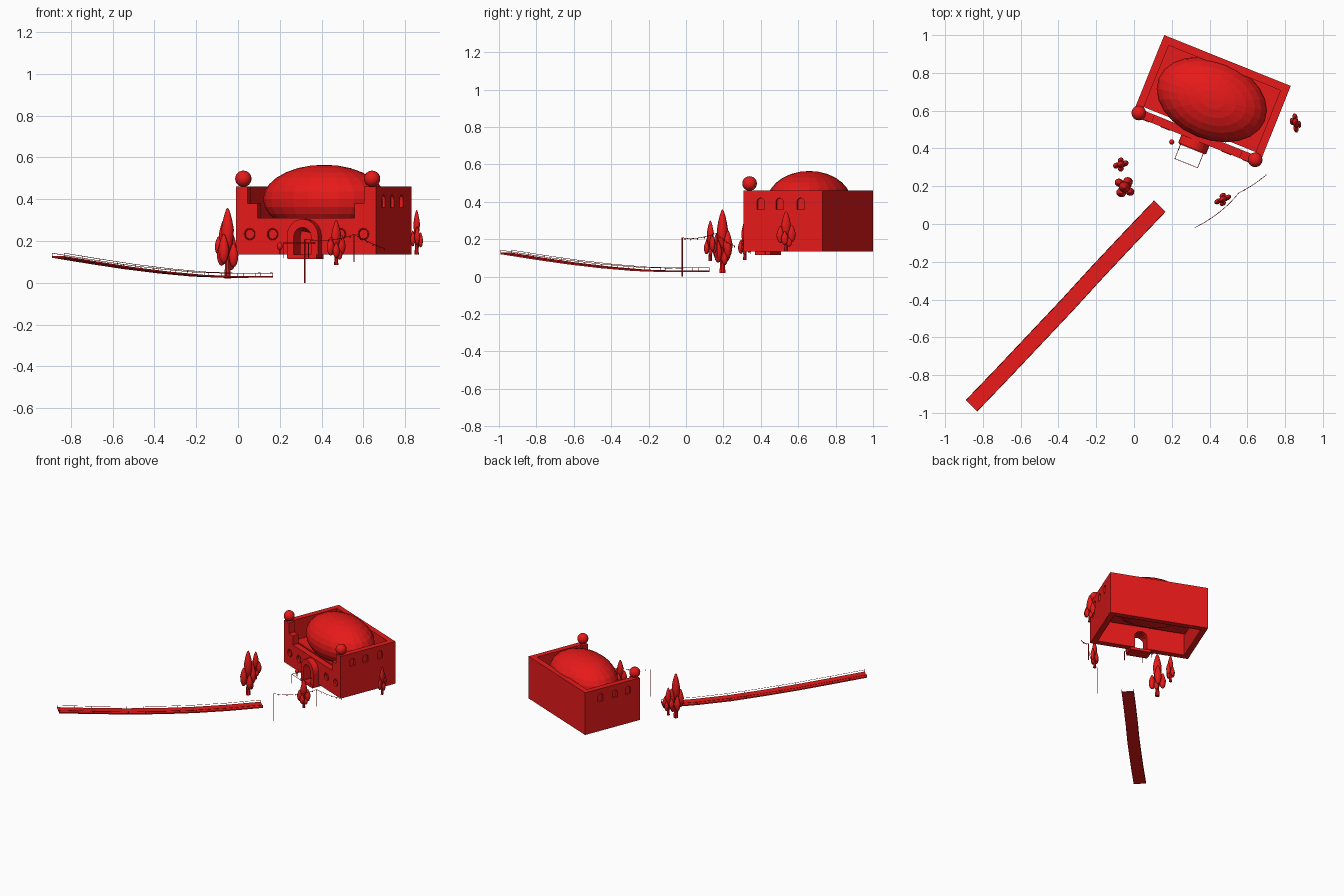
import bpy, bmesh, math, random
from mathutils import Matrix, Vector

if "Cube" in bpy.data.objects:
    bpy.data.objects.remove(bpy.data.objects["Cube"])

random.seed(4)
red = bpy.data.materials.new("red")
red.diffuse_color = (0.8, 0.01, 0.01, 1)
red.use_nodes = True
red.node_tree.nodes["Principled BSDF"].inputs["Base Color"].default_value = red.diffuse_color
HALL = Matrix.Translation((0.41, 0.654, 0)) @ Matrix.Rotation(math.radians(-21.9), 4, 'Z')
U, V, Z0, Z1 = 0.361, 0.228, 0.135, 0.46


def finish(name, bm, mat=Matrix(), smooth=False):
    bmesh.ops.recalc_face_normals(bm, faces=bm.faces[:])
    me = bpy.data.meshes.new(name)
    bm.to_mesh(me)
    bm.free()
    ob = bpy.data.objects.new(name, me)
    bpy.context.collection.objects.link(ob)
    ob.matrix_world = mat
    me.materials.append(red)
    if smooth:
        for p in me.polygons:
            p.use_smooth = True
    return ob


def add_box(bm, x0, x1, y0, y1, z0, z1):
    c = Vector(((x0 + x1) / 2, (y0 + y1) / 2, (z0 + z1) / 2))
    m = Matrix.Translation(c) @ Matrix.Diagonal((x1 - x0, y1 - y0, z1 - z0, 1))
    bmesh.ops.create_cube(bm, size=1, matrix=m)


def add_prism(bm, outline, y0, y1, mat=Matrix()):
    # outline in x,z pushed along y
    f = bm.faces.new([bm.verts.new(mat @ Vector((x, y0, z))) for x, z in outline])
    d = mat.to_3x3() @ Vector((0, y1 - y0, 0))
    r = bmesh.ops.extrude_face_region(bm, geom=[f], use_keep_orig=True)
    bmesh.ops.translate(bm, vec=d, verts=[g for g in r['geom'] if isinstance(g, bmesh.types.BMVert)])


def arch(c, w, z0, z1, n=10):
    # round-headed outline
    r = w / 2
    pts = [(c - r, z0), (c + r, z0)]
    return pts + [(c + r * math.cos(math.pi * i / n), z1 - r + r * math.sin(math.pi * i / n)) for i in range(n + 1)]


def circle(c, z, r, n=16):
    return [(c + r * math.cos(2 * math.pi * i / n), z + r * math.sin(2 * math.pi * i / n)) for i in range(n)]


def add_ball(bm, pos, scale, seg=12, rings=8):
    m = Matrix.Translation(pos) @ Matrix.Diagonal((*scale, 1))
    return bmesh.ops.create_uvsphere(bm, u_segments=seg, v_segments=rings, radius=1, matrix=m)['verts']


def rod(name, pts, r, mat=Matrix()):
    cu = bpy.data.curves.new(name, 'CURVE')
    cu.dimensions = '3D'
    cu.bevel_depth = r
    cu.bevel_resolution = 0
    for line in pts:
        s = cu.splines.new('POLY')
        s.points.add(len(line) - 1)
        for p, q in zip(s.points, line):
            p.co = (*q, 1)
    cu.materials.append(red)
    ob = bpy.data.objects.new(name, cu)
    bpy.context.collection.objects.link(ob)
    ob.matrix_world = mat


def cut(ob, cutter):
    cutter.hide_render = True
    cutter.hide_viewport = True
    m = ob.modifiers.new("openings", 'BOOLEAN')
    m.operation, m.solver, m.object = 'DIFFERENCE', 'EXACT', cutter


# side and back walls
T = 0.042
for name, b in (("left_wall", (-U, -U + T, -V, V)), ("right_wall", (U - T, U, -V, V)),
                ("back_wall", (-U + T, U - T, V - T, V))):
    bm = bmesh.new()
    add_box(bm, *b, Z0, Z1)
    wall = finish(name, bm, HALL)
    if name == "back_wall":
        continue
    # three arched window recesses
    bm = bmesh.new()
    side = 1 if name == "right_wall" else -1
    turn = Matrix.Rotation(math.pi / 2, 4, 'Z')
    for v in (-0.13, -0.02, 0.10):
        a, c = (-U - 0.02, -U + 0.015) if side > 0 else (U - 0.015, U + 0.02)
        add_prism(bm, arch(v, 0.042, 0.36, 0.42), a, c, turn)
    cut(wall, finish(name + "_window_cutter", bm, HALL))

# stepped front wall with round windows and doorway
half = [(U - T, Z0), (U - T, Z1), (0.30, Z1), (0.30, 0.38), (0.25, 0.38), (0.25, 0.31)]
bm = bmesh.new()
add_prism(bm, half + [(-x, z) for x, z in reversed(half)], -V, -V + 0.045)
front = finish("front_wall", bm, HALL)
bm = bmesh.new()
for u in (-0.29, -0.172, 0.178, 0.296):
    add_prism(bm, circle(u, 0.233, 0.025), -V - 0.02, -V + 0.012)
add_prism(bm, arch(0, 0.09, 0.10, 0.27), -V - 0.02, -V + 0.08)
cut(front, finish("front_opening_cutter", bm, HALL))

# round window rims
for u in (-0.29, -0.172, 0.178, 0.296):
    rod("window_rim", [[(x, -V, z) for x, z in circle(u, 0.233, 0.026) + [(u + 0.026, 0.233)]]], 0.003, HALL)

# roof terrace
bm = bmesh.new()
add_box(bm, -U + T, U - T, -V + 0.062, V - T, 0.295, 0.305)
finish("roof_terrace", bm, HALL)

# dome
bm = bmesh.new()
add_ball(bm, (0, 0.005, 0.40), (0.303, 0.211, 0.165), 24, 14)
finish("dome", bm, HALL)

# arched entrance porch
outer, inner = arch(0, 0.16, 0.12, 0.305, 14), arch(0, 0.09, 0.12, 0.265, 14)
bm = bmesh.new()
add_prism(bm, outer[1:] + [outer[0]] + [inner[0]] + inner[:1:-1] + [inner[1]], -V - 0.045, -V + 0.01)
finish("entrance_arch", bm, HALL)
bm = bmesh.new()
add_box(bm, -0.075, 0.075, -V - 0.05, -V + 0.04, 0.115, 0.135)
finish("entrance_step", bm, HALL)

# thin porch frame
f, g, h = -V - 0.13, -V - 0.04, 0.19
rod("porch_frame", [[(-0.065, g, h), (-0.065, f, h), (0.065, f, h), (0.065, g, h)],
                    [(-0.065, f, 0.12), (-0.065, f, h)], [(0.065, f, 0.12), (0.065, f, h)]], 0.002, HALL)

# corner globes
for s in (-1, 1):
    bm = bmesh.new()
    add_ball(bm, (s * 0.332, -0.205, 0.498), (0.039,) * 3, 16, 12)
    finish("corner_globe", bm, HALL, True)

# lamp beside the door
rod("lamp_post", [[(0.2, 0.434, 0.135), (0.2, 0.434, 0.175)]], 0.003)
bm = bmesh.new()
add_ball(bm, (0.2, 0.434, 0.175), (0.014, 0.014, 0.018))
finish("lamp", bm, smooth=True)


def tree(x, y, z0, z1, w, aspect, ang):
    # trunk with teardrop foliage clumps
    h = z1 - z0
    base = Matrix.Translation((x, y, z0)) @ Matrix.Rotation(ang, 4, 'Z')
    bm = bmesh.new()
    bmesh.ops.create_cone(bm, segments=8, radius1=0.05 * h, radius2=0.02 * h, depth=0.5 * h, cap_ends=True,
                          matrix=Matrix.Translation((0, 0, 0.25 * h)))
    finish("tree_trunk", bm, base)
    clumps = ((0, 0, 0.69, 0.31, 0.5), (-0.58, 0.1, 0.42, 0.21, 0.42), (0.58, -0.1, 0.45, 0.22, 0.42),
              (0.2, 0.55, 0.36, 0.18, 0.38), (-0.2, -0.55, 0.33, 0.17, 0.38), (0.3, -0.2, 0.24, 0.12, 0.3))
    for a, b, c, rz, rw in clumps:
        bm = bmesh.new()
        for v in add_ball(bm, (0, 0, 0), (1, 1, 1), 10, 8):
            k = 1 - 0.45 * v.co.z if v.co.z > 0 else 1
            v.co = (v.co.x * k * rw * w, v.co.y * k * rw * w * aspect, v.co.z * rz * h)
        bmesh.ops.translate(bm, vec=(a * w, b * w * aspect, c * h), verts=bm.verts[:])
        finish("tree_foliage", bm, base, True)


tree(-0.05, 0.195, 0.02, 0.36, 0.058, 1.1, 1.2)
tree(-0.07, 0.315, 0.09, 0.30, 0.042, 0.9, 0.4)
tree(0.47, 0.13, 0.085, 0.30, 0.048, 0.7, 0.5)
tree(0.855, 0.535, 0.135, 0.35, 0.052, 0.6, 1.75)

# sloping walkway with railings
path = [(0.137, 0.095, 0.025), (-0.03, -0.08, 0.024), (-0.19, -0.25, 0.03), (-0.35, -0.425, 0.045),
        (-0.52, -0.605, 0.066), (-0.69, -0.785, 0.092), (-0.86, -0.962, 0.12)]
side = Vector((0.7, -0.7, 0)).normalized() * 0.043
bm = bmesh.new()
rows = []
for p in path:
    p = Vector(p)
    d = Vector((0, 0, 0.008))
    rows.append([bm.verts.new(q) for q in (p + side, p - side, p - side + d, p + side + d)])
for a, b in zip(rows, rows[1:]):
    for i in range(4):
        j = (i + 1) % 4
        bm.faces.new((a[i], a[j], b[j], b[i]))
bm.faces.new(rows[0])
bm.faces.new(rows[-1])
finish("walkway_deck", bm)
for s in (-1, 1):
    edge = [Vector(p) + side * s * 0.96 for p in path]
    top = [p + Vector((0, 0, 0.022)) for p in edge]
    mids = [(edge[i] + edge[i + 1]) / 2 for i in range(len(edge) - 1)]
    posts = [[p, p + Vector((0, 0, 0.022))] for p in edge + mids]
    rod("walkway_railing", [top] + posts, 0.0013)

# string of lights on poles
ends = [Vector((0.32, -0.02, 0.208)), Vector((0.555, 0.165, 0.232)), Vector((0.70, 0.26, 0.165))]
rod("light_poles", [[(0.32, -0.02, 0.0), ends[0]], [(0.555, 0.165, 0.10), ends[1]]], 0.003)
wire = []
for a, b, sag, bow in ((ends[0], ends[1], 0.014, 0.012), (ends[1], ends[2], 0.006, 0.004)):
    for i in range(11):
        t = i / 10
        k = 4 * t * (1 - t)
        wire.append(a.lerp(b, t) + Vector((bow * k, -bow * k, -sag * k)))
rod("light_wire", [wire], 0.0015)
bm = bmesh.new()
for p in wire[1::2]:
    add_ball(bm, p - Vector((0, 0, 0.005)), (0.003, 0.003, 0.005), 6, 4)
finish("light_bulbs", bm)
